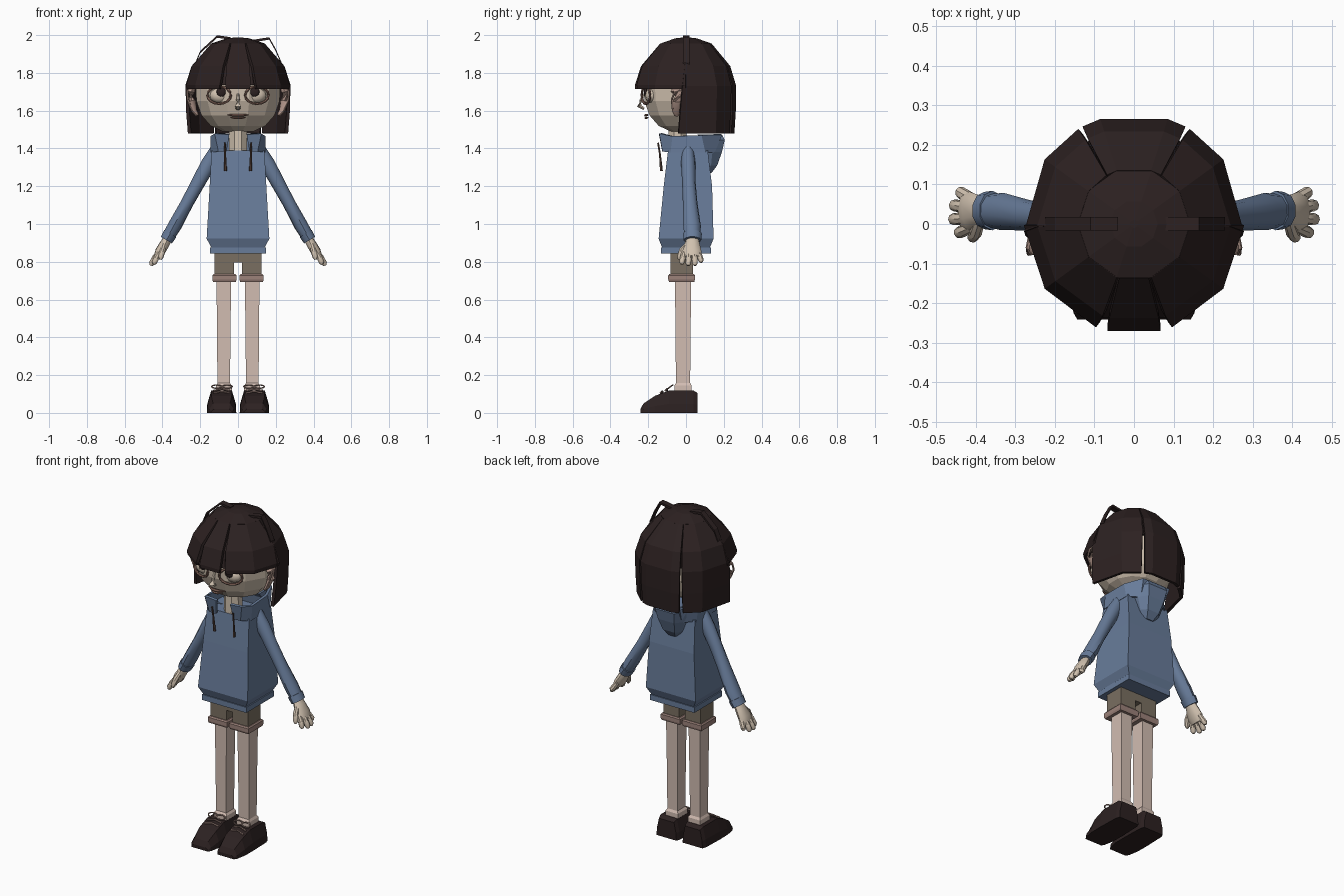
import bpy, bmesh
from math import sin, cos, pi, radians
from mathutils import Vector

cube = bpy.data.objects.get("Cube")
if cube:
    bpy.data.objects.remove(cube)


def material(name, *rgb):
    col = [((c / 255 + 0.055) / 1.055) ** 2.4 for c in rgb] + [1]
    m = bpy.data.materials.new(name)
    m.use_nodes = True
    m.diffuse_color = col
    m.node_tree.nodes["Principled BSDF"].inputs["Base Color"].default_value = col
    return m


HAIR = material("dark hair", 44, 33, 33)
BLUE = material("hoodie blue", 104, 124, 154)
LEG = material("leg skin", 210, 189, 178)
SKIN = material("face skin", 208, 193, 175)
EAR = material("ear skin", 184, 155, 143)
SHORT = material("shorts olive", 122, 111, 97)
TRIM = material("trim brown", 156, 130, 122)
CORD = material("cord brown", 96, 74, 66)
LIP = material("lip brown", 140, 108, 96)


def build(name, rows, mat, cap=True, closed=True, loop=False, smooth=False, thick=0):
    """Skin a list of equal-length point rows."""
    bm = bmesh.new()
    grid = [[bm.verts.new(p) for p in row] for row in rows]
    n, k = len(grid), len(grid[0])
    for i in range(n if loop else n - 1):
        a, b = grid[i], grid[(i + 1) % n]
        for j in range(k if closed else k - 1):
            j2 = (j + 1) % k
            bm.faces.new((a[j], a[j2], b[j2], b[j]))
    if cap and closed and not loop:
        bm.faces.new(grid[0])
        bm.faces.new(grid[-1])
    bmesh.ops.recalc_face_normals(bm, faces=bm.faces)
    me = bpy.data.meshes.new(name)
    bm.to_mesh(me)
    bm.free()
    me.materials.append(mat)
    if smooth:
        me.shade_smooth()
        me.set_sharp_from_angle(angle=radians(40))
    ob = bpy.data.objects.new(name, me)
    bpy.context.collection.objects.link(ob)
    if thick:
        mod = ob.modifiers.new("thickness", 'SOLIDIFY')
        mod.thickness, mod.offset = thick, 0
    return ob


def rect(z, x0, x1, y0, y1):
    return [(x0, y0, z), (x1, y0, z), (x1, y1, z), (x0, y1, z)]


def boxes(name, rings, mat):
    return build(name, [rect(*r) for r in rings], mat)


def lathe(name, profile, mat, sides=10, y=0, turn=0):
    rows = [[(r * cos(turn + 2 * pi * i / sides), y + r * sin(turn + 2 * pi * i / sides), z)
             for i in range(sides)] for r, z in profile]
    return build(name, rows, mat)


def tube(name, pts, radii, mat, sides=8, loop=False):
    """Tube along points; radii are (across, in-plane) pairs."""
    pts, rows, n = [Vector(p) for p in pts], [], len(pts)
    for i, p in enumerate(pts):
        a = pts[i - 1] if loop or i else p
        b = pts[(i + 1) % n] if loop or i < n - 1 else p
        q = (b - a).to_track_quat('Z', 'Y')
        rx, ry = radii[i] if isinstance(radii, list) else (radii, radii)
        rows.append([p + q @ Vector((rx * cos(2 * pi * j / sides), ry * sin(2 * pi * j / sides), 0))
                     for j in range(sides)])
    return build(name, rows, mat, loop=loop, smooth=True)


def ball(name, c, s, mat, seg=12):
    bm = bmesh.new()
    bmesh.ops.create_uvsphere(bm, u_segments=seg, v_segments=8, radius=1)
    for v in bm.verts:
        v.co = Vector([c[i] + v.co[i] * s[i] for i in range(3)])
    me = bpy.data.meshes.new(name)
    bm.to_mesh(me)
    bm.free()
    me.materials.append(mat)
    me.shade_smooth()
    ob = bpy.data.objects.new(name, me)
    bpy.context.collection.objects.link(ob)


def lock(name, profile, a0, a1, gap0=0, gap1=0):
    """Hair panel between two angles; the gaps open toward the bottom."""
    corners = [a for a in range(-36, 400, 36) if a0 + 10 < a < a1 - 10]
    rows = []
    for i, (r, z) in enumerate(profile):
        t = i / (len(profile) - 1)
        angles = [a0 + gap0 * t] + corners + [a1 - gap1 * t]
        rows.append([(r * cos(radians(a)), r * sin(radians(a)), z) for a in angles])
    build(name, rows, HAIR, closed=False, thick=0.018)


# Head and neck
lathe("head", [(.085, 1.49), (.15, 1.52), (.2, 1.575), (.228, 1.65), (.232, 1.74), (.18, 1.86)],
      SKIN, 12, turn=pi / 12)
lathe("neck", [(.052, 1.34), (.05, 1.52)], SKIN, 8, -.045, pi / 8)
tube("nose", [(0, -.222, 1.69), (0, -.238, 1.655), (0, -.248, 1.625), (0, -.222, 1.61)],
     [(.006, .006), (.01, .01), (.016, .014), (.012, .008)], SKIN, 6)
mouth = [(-.055, -.2, 1.578), (-.02, -.213, 1.575), (.02, -.213, 1.575), (.055, -.2, 1.578)]
tube("upper_lip", mouth, [(.003, .003), (.009, .008), (.009, .008), (.003, .003)], LIP, 6)
tube("lower_lip", [(x * .7, y, z - .014) for x, y, z in mouth],
     [(.003, .003), (.008, .007), (.008, .007), (.003, .003)], LIP, 6)

# Hair: crown, inner cap, fringe and long back panels
lathe("hair_crown", [(.137, 1.935), (.143, 1.955), (.06, 1.983), (.01, 1.988)], HAIR)
lathe("hair_inner_cap", [(.25, 1.735), (.225, 1.83), (.125, 1.945)], HAIR)
fringe = [(.135, 1.95), (.238, 1.832), (.27, 1.735), (.268, 1.715)]
back = [(.135, 1.95), (.238, 1.832), (.27, 1.73), (.268, 1.6), (.26, 1.48)]
lock("fringe_right", fringe, 180, 253, 0, 4)
lock("fringe_middle", fringe, 254, 286, 2.5, 2.5)
lock("fringe_left", fringe, 287, 360, 4, 0)
lock("back_hair_left", back, 0, 61, -9, 2)
lock("back_hair_middle", back, 61, 119, 2, 2)
lock("back_hair_right", back, 119, 180, 2, -9)
for side, path in (("right", [(-.225, 1.85), (-.2, 1.91), (-.11, 1.992), (-.04, 1.982)]),
                   ("left", [(.08, 1.968), (.165, 1.982), (.2, 1.92), (.23, 1.85)])):
    build("stray_strand_" + side,
          [[(x, -.017, z - .006), (x, .018, z - .006), (x, .018, z + .007), (x, -.017, z + .007)]
           for x, z in path], HAIR)

# Hoodie body, hem, collar and hood
boxes("hoodie_hem", [(z, -.148, .148, -.132, .132) for z in (.843, .876)], BLUE)
boxes("hoodie_body", [(.865, -.135, .135, -.122, .122), (.922, -.166, .166, -.145, .146),
                      (1.2, -.15, .15, -.118, .138), (1.39, -.14, .14, -.095, .115)], BLUE)
half_top = [(.046, -.135, 1.475), (.12, -.135, 1.48), (.138, -.07, 1.465), (.132, .08, 1.47),
            (.09, .185, 1.475)]
half_low = [(.06, -.118, 1.385), (.1, -.118, 1.385), (.138, -.08, 1.38), (.135, .1, 1.38),
            (.075, .145, 1.38)]


def mirrored(half):
    return half + [(-x, y, z) for x, y, z in reversed(half)]


build("hoodie_collar", [mirrored(half_low), mirrored(half_top)], BLUE, closed=False, thick=.016)
build("hoodie_hood", [[(-w, y0, z), (w, y0, z), (w, (y0 + y1) / 2, z), (w * .6, y1, z),
                       (-w * .6, y1, z), (-w, (y0 + y1) / 2, z)]
                      for z, w, y0, y1 in ((1.27, .035, .1, .135), (1.31, .065, .1, .165),
                                           (1.38, .09, .09, .19), (1.445, .105, .08, .205),
                                           (1.475, .1, .06, .19))], BLUE)

# Shorts seat
boxes("shorts_seat", [(z, -.125, .125, -.082, .038) for z in (.795, .88)], SHORT)

# Paired parts
for side, s in (("left", 1), ("right", -1)):
    def span(z, a, b, y0, y1):
        return (z, s * a, s * b, y0, y1)

    def m(pts):
        return [(s * x, y, z) for x, y, z in pts]

    # Eye, ear
    ball("eyeball_" + side, (s * .095, -.183, 1.68), (.055, .034, .04), SKIN)
    ball("pupil_" + side, (s * .088, -.214, 1.7), (.026, .009, .026), HAIR)
    ring = [(s * (.1 + .062 * cos(a * pi / 8)), -.212 + .022 * cos(a * pi / 8),
             1.682 + .046 * sin(a * pi / 8)) for a in range(16)]
    tube("eye_rim_" + side, ring, .007, LIP, 6, True)
    tube("ear_" + side, m([(.215, -.05, 1.575), (.232, -.048, 1.6), (.247, -.04, 1.65),
                           (.25, -.04, 1.7), (.23, -.04, 1.73)]),
         [(.012, .01), (.028, .014), (.04, .02), (.042, .02), (.025, .012)], EAR)
    tube("ear_fold_" + side, m([(.246, -.07, 1.61), (.266, -.075, 1.66), (.268, -.06, 1.7),
                                (.262, -.03, 1.71)]), .006, EAR, 6)

    # Drawstring
    tube("drawstring_" + side, m([(.07, -.148, 1.43), (.068, -.138, 1.37), (.066, -.13, 1.28)]),
         [(.005, .005), (.005, .005), (.008, .008)], CORD, 6)

    # Sleeve and cuff
    tube("sleeve_" + side, m([(.115, .01, 1.4), (.155, .012, 1.32), (.21, .015, 1.22),
                              (.27, .022, 1.11), (.335, .032, .99), (.368, .034, .935)]),
         [(.032, .03), (.038, .042), (.036, .038), (.039, .034), (.047, .037), (.042, .034)], BLUE, 10)
    tube("sleeve_cuff_" + side, m([(.358, .034, .95), (.379, .034, .915)]),
         [(.05, .039), (.047, .036)], BLUE, 10)

    # Hand
    tube("palm_" + side, m([(.368, .034, .93), (.388, .033, .895), (.412, .03, .855),
                            (.428, .03, .825)]),
         [(.03, .023), (.04, .026), (.052, .027), (.05, .02)], SKIN, 10)
    for name, y0, y1, x, z in (("index", -.008, -.022, .446, .79), ("middle", .016, .012, .461, .783),
                               ("ring", .042, .047, .459, .784), ("little", .064, .08, .443, .8)):
        tube(name + "_finger_" + side, m([(.41, y0, .855), ((.41 + x) / 2, (y0 + y1) / 2, .828),
                                          (x - .004, y1, z + .008), (x, y1, z - .003)]),
             [(.014, .014), (.016, .016), (.015, .015), (.008, .008)], SKIN)
    tube("thumb_" + side, m([(.392, .005, .89), (.4, -.022, .86), (.408, -.034, .825),
                             (.41, -.036, .812)]),
         [(.014, .014), (.016, .016), (.014, .014), (.007, .007)], SKIN)

    # Shorts leg, turned cuff, bare leg
    boxes("shorts_leg_" + side, [span(z, .02, .125, -.082, .038) for z in (.7, .81)], SHORT)
    boxes("shorts_cuff_" + side, [span(.694, .012, .132, -.09, .044), span(.705, .007, .136, -.094, .047),
                                  span(.728, .007, .136, -.094, .047), span(.735, .014, .13, -.088, .042)],
          TRIM)
    boxes("leg_" + side, [span(.09, .033, .116, -.062, .03), span(.145, .033, .116, -.062, .03),
                          span(.158, .042, .109, -.053, .022), span(.42, .04, .111, -.056, .024),
                          span(.72, .036, .114, -.058, .028)], LEG)

    # Shoe with laces
    rows = []
    for y, low, top, z in ((.062, .066, .05, .105), (.04, .074, .055, .118), (-.09, .078, .055, .118),
                           (-.165, .077, .054, .09), (-.225, .066, .045, .05), (-.242, .056, .04, .02)):
        c = s * .087
        rows.append([(c - low, y, 0), (c + low, y, 0), (c + low * .97, y, z * .4),
                     (c + top, y, z), (c - top, y, z), (c - low * .97, y, z * .4)])
    build("shoe_" + side, rows, HAIR)
    for i, cx in enumerate((.058, .112)):
        bow = [(s * cx + .028 * cos(a * pi / 5), -.082 + .012 * sin(a * pi / 5),
                .139 + .009 * sin(a * pi / 5)) for a in range(10)]
        tube(f"lace_bow_{i + 1}_{side}", bow, .004, TRIM, 5, True)
    for i, y in enumerate((-.1, -.125)):
        z = .122 - i * .012
        tube(f"lace_bar_{i + 1}_{side}", m([(.042, y, z - .004), (.085, y, z + .004), (.13, y - .01, z - .004)]),
             .005, TRIM, 5)
